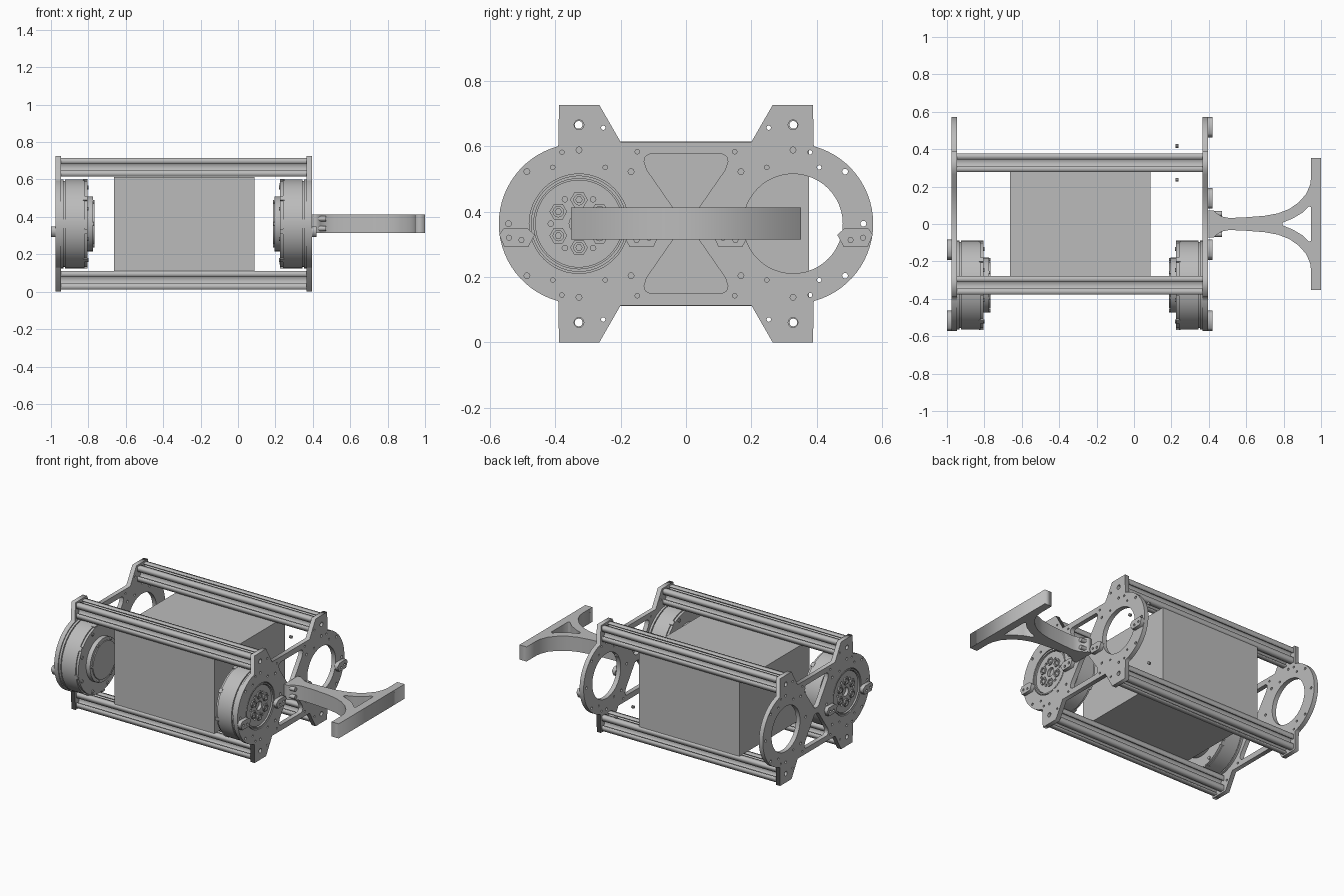
import bpy, math
from mathutils import Matrix, Vector

if "Cube" in bpy.data.objects:
    bpy.data.objects.remove(bpy.data.objects["Cube"])

GREY = (0.5, 0.5, 0.5, 1)
metal = bpy.data.materials.new("plain grey")
metal.use_nodes = True
metal.diffuse_color = GREY
metal.node_tree.nodes["Principled BSDF"].inputs["Base Color"].default_value = GREY

MID = -0.29                  # middle of the frame between the side plates
HUB_Y, HUB_Z = 0.327, 0.363  # centres of the motor openings
INNER, OUTER = 0.656, 0.686  # side plate faces, measured from MID
ALONG_X = Matrix(((0, 0, 1, 0), (1, 0, 0, 0), (0, 1, 0, 0), (0, 0, 0, 1)))


def polar(cx, cy, r, deg):
    a = math.radians(deg)
    return (cx + r * math.cos(a), cy + r * math.sin(a))


def circle(cx, cy, r, n=16):
    return [polar(cx, cy, r, 360 * i / n) for i in range(n)]


def arc(cx, cy, r, a0, a1, n):
    return [polar(cx, cy, r, a0 + (a1 - a0) * i / n) for i in range(n + 1)]


def extrude(name, loops, lo, hi, along_x=True):
    """Solid from nested outlines: (y, z) swept along x, or (x, y) along z."""
    curve = bpy.data.curves.new(name, 'CURVE')
    curve.dimensions, curve.fill_mode = '2D', 'BOTH'
    curve.extrude = abs(hi - lo) / 2
    for pts in loops:
        spline = curve.splines.new('POLY')
        spline.points.add(len(pts) - 1)
        for p, (u, v) in zip(spline.points, pts):
            p.co = (u, v, 0, 1)
        spline.use_cyclic_u = True
    temp = bpy.data.objects.new(name + "_outline", curve)
    bpy.context.collection.objects.link(temp)
    graph = bpy.context.evaluated_depsgraph_get()
    mesh = bpy.data.meshes.new_from_object(temp.evaluated_get(graph))
    bpy.data.objects.remove(temp)
    mesh.transform(Matrix.Translation((0, 0, (lo + hi) / 2)))
    if along_x:
        mesh.transform(ALONG_X)
    mesh.materials.clear()
    mesh.materials.append(metal)
    obj = bpy.data.objects.new(name, mesh)
    bpy.context.collection.objects.link(obj)
    return obj


def finish(obj, name):
    obj.name = name
    obj.data.materials.append(metal)
    return obj


def cylinder(name, x0, x1, r, y, z, n=16):
    bpy.ops.mesh.primitive_cylinder_add(
        vertices=n, radius=r, depth=abs(x1 - x0),
        location=((x0 + x1) / 2, y, z), rotation=(0, math.pi / 2, 0))
    bpy.ops.object.shade_smooth_by_angle(angle=math.radians(35))
    return finish(bpy.context.object, name)


def box(name, lo, hi):
    lo, hi = Vector(lo), Vector(hi)
    bpy.ops.mesh.primitive_cube_add(size=1, location=(lo + hi) / 2)
    bpy.context.object.scale = hi - lo
    return finish(bpy.context.object, name)


# Side plate outline: one quarter, mirrored to all four
quarter = [(0.2, 0.25), (0.265, 0.363), (0.388, 0.363)]
quarter += arc(HUB_Y, 0, 0.245, 75, 0, 14)
upper = quarter + [(y, -z) for y, z in reversed(quarter[:-1])]
plate = [(y, z + HUB_Z) for y, z in upper]
plate += [(-y, z) for y, z in reversed(plate)]

# Side plate openings
half_window = [(0.11, 0.213), (0.124, 0.205), (0.128, 0.19), (0.12, 0.165), (0.025, 0.028), (0.01, 0.02)]
window = half_window + [(-y, z) for y, z in reversed(half_window)]
holes = [[(y, HUB_Z + s * z) for y, z in window] for s in (1, -1)]
for sy in (1, -1):
    cy = sy * HUB_Y
    holes.append(circle(cy, HUB_Z, 0.152, 48))
    for k in range(8):
        holes.append(circle(*polar(cy, HUB_Z, 0.225 if k % 2 or k % 4 else 0.215, 45 * k), 0.009, 10))
    for sz in (1, -1):
        holes.append(circle(cy, HUB_Z + sz * 0.302, 0.015))
        holes.append(circle(sy * 0.253, HUB_Z + sz * 0.293, 0.007, 8))
        for dy, dz in ((0.052, 0.218), (0.08, 0.172), (-0.08, 0.172), (-0.178, 0.22)):
            holes.append(circle(cy + sy * dy, HUB_Z + sz * dz, 0.007, 8))

# Clamp lug outline, pointing away from the hub
lug = [(0.135, 0.329), (0.158, 0.349), (0.23, 0.349), (0.244, 0.329), (0.228, 0.292), (0.155, 0.292)]

for s, side in ((1, "left"), (-1, "right")):
    def X(d):
        return MID + s * d

    extrude(side + "_side_plate", [plate] + holes, X(INNER), X(OUTER))

    # Clamp lugs: both openings on one plate, the front one only on the other
    for hub, end in ((-1, "front"), (1, "rear")):
        if s < 0 and hub > 0:
            continue
        for d in (1, -1):
            cy = hub * HUB_Y
            extrude(f"{side}_{end}_clamp_lug",
                    [[(cy + d * y, z) for y, z in lug],
                     circle(cy + d * 0.176, 0.313, 0.008, 8),
                     circle(cy + d * 0.214, 0.32, 0.008, 8)], X(OUTER), X(0.711))

    # Motor: stepped housing, rear boss and output rotor
    my = -HUB_Y
    for part, a, b, r in (("rim", 0.656, 0.642, 0.238), ("groove", 0.642, 0.636, 0.23),
                          ("housing", 0.636, 0.53, 0.238), ("shoulder", 0.53, 0.515, 0.23),
                          ("boss", 0.515, 0.485, 0.147), ("boss_cap", 0.485, 0.478, 0.125)):
        cylinder(f"{side}_motor_{part}", X(a), X(b), r, my, HUB_Z, 64)
    extrude(side + "_motor_rotor_ring", [circle(my, HUB_Z, 0.147, 48), circle(my, HUB_Z, 0.138, 48)],
            X(INNER), X(OUTER - 0.002))
    rotor_holes = [circle(*polar(my, HUB_Z, 0.086, 60 * k), 0.0085, 10) for k in range(6)]
    extrude(side + "_motor_rotor", [circle(my, HUB_Z, 0.134, 48), circle(my, HUB_Z, 0.03, 20)] + rotor_holes,
            X(INNER), X(OUTER - 0.01))
    for k in range(6):
        y, z = polar(my, HUB_Z, 0.073, 30 + 60 * k)
        extrude(side + "_rotor_bolt_pad", [circle(y, z, 0.027, 6), circle(y, z, 0.016, 12)],
                X(OUTER - 0.01), X(OUTER - 0.002))
        cylinder(side + "_rotor_bolt", X(OUTER - 0.01), X(OUTER - 0.005), 0.011, y, z, 6)
        y, z = polar(my, HUB_Z, 0.136, 60 * k)
        cylinder(side + "_boss_screw", X(0.485), X(0.476), 0.009, y, z, 10)
    for k in range(8):
        y, z = polar(my, HUB_Z, 0.21, 22.5 + 45 * k)
        cylinder(side + "_housing_screw", X(0.515), X(0.508), 0.011, y, z, 10)
        y, z = polar(my, HUB_Z, 0.236, 45 * k + 10)
        tab = box(side + "_housing_tab", (-0.012, -0.014, -0.004), (0.012, 0.014, 0.004))
        tab.location = (X(0.526), y, z)
        tab.rotation_euler.x = math.radians(45 * k + 10 - 90)

# Slotted frame rails: one side of the section, turned four times
edge = [(0.05, -0.05), (0.05, -0.017), (0.041, -0.017), (0.041, -0.029), (0.033, -0.029), (0.02, -0.014)]
edge += [(u, -v) for u, v in reversed(edge[1:])]
section = []
for k in range(4):
    turn = Matrix.Rotation(k * math.pi / 2, 2)
    section += [tuple(turn @ Vector(p)) for p in edge]
for sy, end in ((-1, "front"), (1, "rear")):
    for sz, level in ((-1, "lower"), (1, "upper")):
        cy, cz = sy * 0.328, HUB_Z + sz * 0.302
        extrude(f"{end}_{level}_rail", [[(cy + u, cz + v) for u, v in section], circle(cy, cz, 0.012, 12)],
                MID - INNER, MID + INNER)

# Central box
box("central_box", (-0.663, -0.376, 0.112), (0.087, 0.376, 0.614))

# Loose screws behind the empty opening
for dy in (-0.09, 0.09):
    for dz in (-0.208, 0.208):
        cylinder("loose_screw", 0.222, 0.238, 0.01, HUB_Y + dy, HUB_Z + dz, 10)

# Push handle: flared foot, slim arm, curved gusset and end bar
half = [(0.396, 0.073), (0.425, 0.073), (0.44, 0.058), (0.47, 0.04), (0.51, 0.032), (0.6, 0.036),
        (0.7, 0.044), (0.77, 0.057), (0.83, 0.08), (0.88, 0.115), (0.92, 0.16), (0.942, 0.21),
        (0.947, 0.25), (0.947, 0.352), (1.0, 0.352)]
outline = half + [(x, -y) for x, y in reversed(half)]
gusset_half = [(0.795, 0.008), (0.85, 0.03), (0.9, 0.06), (0.935, 0.095), (0.947, 0.09)]
gusset = gusset_half + [(x, -y) for x, y in reversed(gusset_half)]
extrude("handle", [outline, gusset], 0.314, 0.413, along_x=False)
for y in (-0.055, 0.055):
    for z in (0.338, 0.39):
        cylinder("handle_bolt", 0.425, 0.47, 0.014, y, z, 12)
